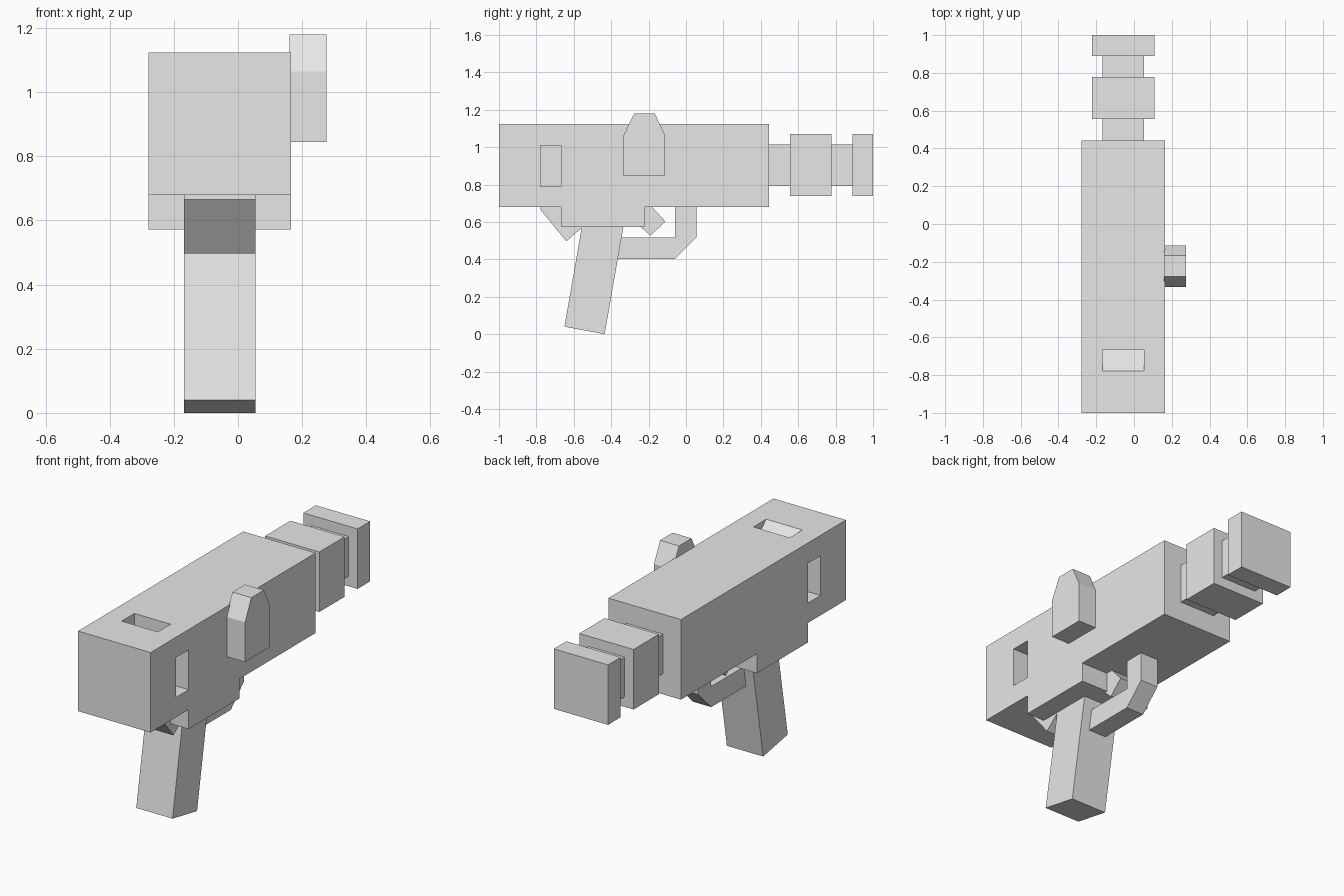
import bpy
import bmesh

if "Cube" in bpy.data.objects:
    bpy.data.objects.remove(bpy.data.objects["Cube"], do_unlink=True)

grey = bpy.data.materials.new("plain_grey")
grey.use_nodes = True
grey.diffuse_color = (0.8, 0.8, 0.8, 1)
for node in grey.node_tree.nodes:
    if node.type == "BSDF_PRINCIPLED":
        node.inputs["Base Color"].default_value = (0.8, 0.8, 0.8, 1)

MID = -0.057  # the centre plane of the body across x


def prism(name, profile, x0, x1):
    """Extrude a side profile of (y, z) points from x0 to x1."""
    bm = bmesh.new()
    face = bm.faces.new([bm.verts.new((x0, y, z)) for y, z in profile])
    extruded = bmesh.ops.extrude_face_region(bm, geom=[face])["geom"]
    moved = [g for g in extruded if isinstance(g, bmesh.types.BMVert)]
    bmesh.ops.translate(bm, vec=(x1 - x0, 0, 0), verts=moved)
    bmesh.ops.recalc_face_normals(bm, faces=bm.faces)
    mesh = bpy.data.meshes.new(name)
    bm.to_mesh(mesh)
    bm.free()
    mesh.materials.append(grey)
    obj = bpy.data.objects.new(name, mesh)
    bpy.context.scene.collection.objects.link(obj)
    return obj


def centred(name, profile, half):
    return prism(name, profile, MID - half, MID + half)


def rect(y0, y1, z0, z1):
    return [(y0, z0), (y1, z0), (y1, z1), (y0, z1)]


def cut(target, cutter):
    """Subtract the cutter and keep it as a hidden helper."""
    mod = target.modifiers.new(cutter.name, "BOOLEAN")
    mod.operation = "DIFFERENCE"
    mod.solver = "EXACT"
    mod.object = cutter
    bpy.context.view_layer.objects.active = target
    bpy.ops.object.modifier_apply(modifier=mod.name)
    bpy.data.objects.remove(cutter, do_unlink=True)


# Main body with a recess on each side and a ramped slot on top
body = centred("body", rect(-1, 0.443, 0.68, 1.123), 0.222)
for side, label in ((1, "left"), (-1, "right")):
    inner, outer = MID + side * 0.115, MID + side * 0.3
    cut(body, prism(label + "_recess", rect(-0.778, -0.667, 0.79, 1.01),
                    min(inner, outer), max(inner, outer)))
cut(body, centred("top_slot", [(-0.778, 1.123), (-0.778, 1.2), (-0.667, 1.2),
                               (-0.667, 1.015)], 0.111))

# Barrel: thin core with two square collars
centred("barrel_core", rect(0.43, 0.95, 0.793, 1.013), 0.111)
centred("barrel_collar", rect(0.556, 0.777, 0.738, 1.07), 0.166)
centred("muzzle", rect(0.89, 1, 0.738, 1.07), 0.166)

# Underside block, rear spur and slanted grip
centred("lower_block", rect(-0.667, -0.222, 0.572, 0.69), 0.222)
centred("rear_spur", [(-0.778, 0.69), (-0.778, 0.665), (-0.64, 0.497),
                      (-0.555, 0.57), (-0.555, 0.69)], 0.111)
centred("grip", [(-0.65, 0.04), (-0.435, 0), (-0.332, 0.59), (-0.554, 0.59)], 0.111)

# Trigger and its guard
centred("trigger", [(-0.25, 0.69), (-0.19, 0.69), (-0.11, 0.602), (-0.19, 0.527),
                    (-0.25, 0.58)], 0.055)
centred("trigger_guard", [(-0.4, 0.402), (-0.06, 0.402), (0.055, 0.516), (0.055, 0.69),
                          (-0.06, 0.69), (-0.06, 0.516), (-0.4, 0.516)], 0.055)

# Tapered lug on the left side
prism("side_lug", [(-0.333, 0.845), (-0.115, 0.845), (-0.115, 1.07), (-0.167, 1.18),
                   (-0.277, 1.18), (-0.333, 1.065)], 0.16, 0.276)
